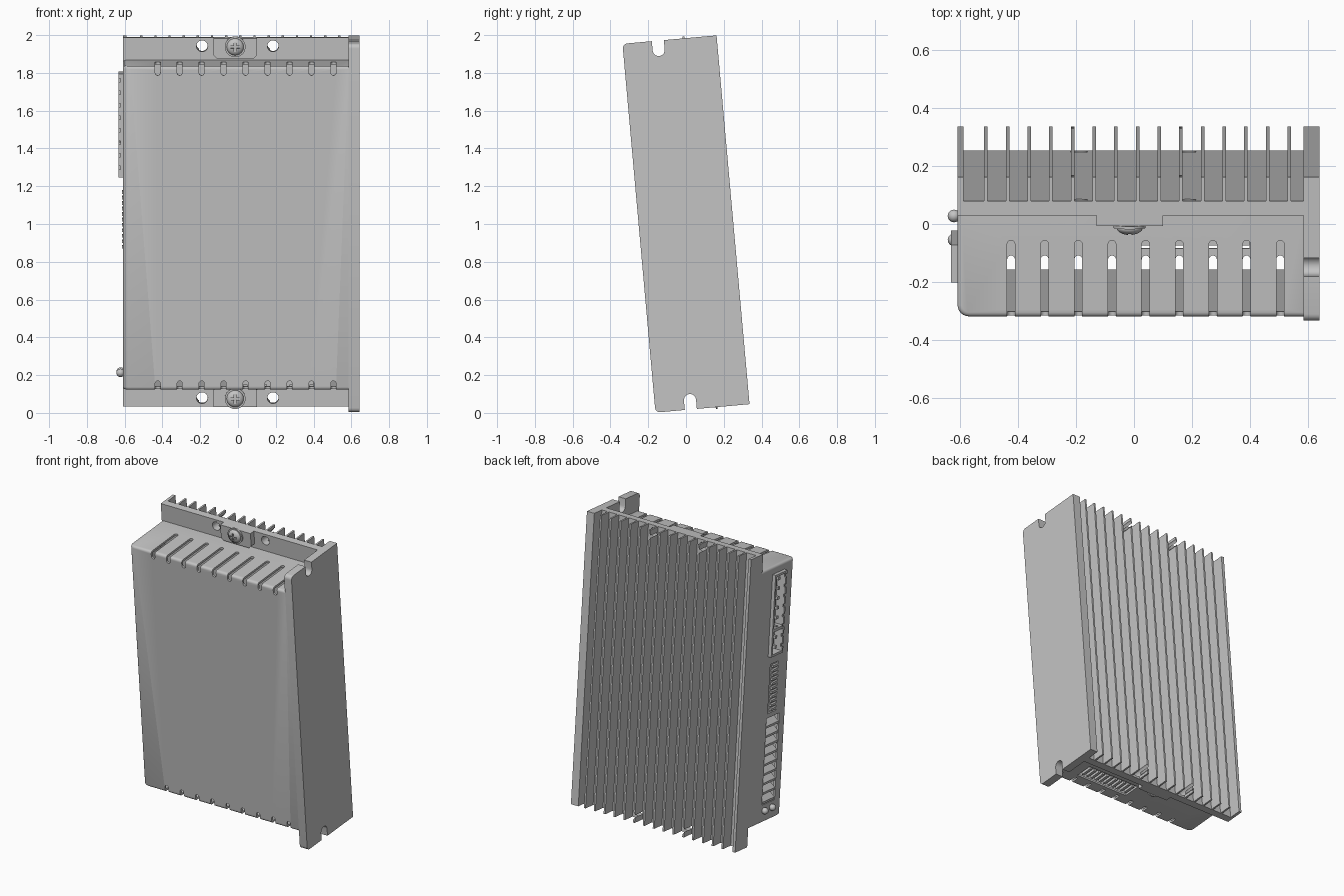
import bpy
import bmesh
import math
from mathutils import Matrix, Vector

cube = bpy.data.objects.get("Cube")
if cube:
    bpy.data.objects.remove(cube, do_unlink=True)

# One grey finish for the whole enclosure
TONE = (0.55, 0.55, 0.55, 1)
grey = bpy.data.materials.new("light_grey_metal")
grey.use_nodes = True
grey.diffuse_color = TONE
grey.node_tree.nodes["Principled BSDF"].inputs["Base Color"].default_value = TONE

# The unit leans slightly; parts are built upright about its centre
LEAN = Matrix.Translation((0, 0, 1)) @ Matrix.Rotation(0.0892, 4, 'X')
LEFT, RIGHT, HALF = -0.61, 0.586, 0.98
BASE_FRONT, BASE_BACK, FIN_BACK = 0.118, 0.167, 0.25
COVER_FRONT, COVER_HALF, SHEET = -0.245, 0.86, 0.014
ENDS = (1, -1)


def box(bm, x, y, z):
    mid = [(a + b) / 2 for a, b in (x, y, z)]
    dim = [abs(b - a) for a, b in (x, y, z)]
    bmesh.ops.create_cube(bm, size=1, matrix=Matrix.Translation(mid) @ Matrix.Diagonal((*dim, 1)))


def cylinder_y(bm, x, z, y0, y1, r, segments=24):
    mat = Matrix.Translation((x, (y0 + y1) / 2, z)) @ Matrix.Rotation(math.pi / 2, 4, 'X')
    bmesh.ops.create_cone(bm, cap_ends=True, segments=segments, radius1=r, radius2=r,
                          depth=y1 - y0, matrix=mat)


def prism(bm, points, axis):
    """Extrude a closed outline along a vector."""
    face = bm.faces.new([bm.verts.new(p) for p in points])
    out = bmesh.ops.extrude_face_region(bm, geom=[face])["geom"]
    bmesh.ops.translate(bm, vec=axis, verts=[g for g in out if isinstance(g, bmesh.types.BMVert)])


def slot(x, r, start, end):
    """Flat outline of a slot: square at start, round at end."""
    d = 1 if end > start else -1
    arc = [(x + r * math.cos(a), end - d * r + d * r * math.sin(a))
           for a in (math.pi * k / 8 for k in range(9))]
    return [(x + r, start)] + arc + [(x - r, start)]


def make(label, bm):
    bmesh.ops.recalc_face_normals(bm, faces=bm.faces)
    mesh = bpy.data.meshes.new(label)
    bm.to_mesh(mesh)
    bm.free()
    obj = bpy.data.objects.new(label, mesh)
    bpy.context.collection.objects.link(obj)
    return obj


def finish(name, bm, cutters=(), smooth=True):
    """Make an object, cut it step by step, and lean it into place."""
    obj = make(name, bm)
    obj.data.materials.append(grey)
    bpy.ops.object.select_all(action='DESELECT')
    bpy.context.view_layer.objects.active = obj
    obj.select_set(True)
    for cutter in cutters:
        tool = make(name + "_cutter", cutter)
        tool.hide_render = True
        mod = obj.modifiers.new("cut", 'BOOLEAN')
        mod.operation, mod.solver, mod.object = 'DIFFERENCE', 'EXACT', tool
        bpy.ops.object.modifier_apply(modifier=mod.name)
        bpy.data.objects.remove(tool, do_unlink=True)
    if smooth:
        bpy.ops.object.shade_smooth_by_angle(angle=math.radians(32))
    obj.matrix_world = LEAN


# Heatsink: finned outline extruded over the full height, with mounting holes
outline = [(RIGHT, BASE_BACK), (RIGHT, BASE_FRONT), (LEFT, BASE_FRONT),
           (LEFT, FIN_BACK), (LEFT + 0.02, FIN_BACK), (LEFT + 0.02, BASE_BACK)]
for i in range(15):
    c = -0.512 + 0.0749 * i
    outline += [(c - 0.006, BASE_BACK), (c - 0.006, FIN_BACK),
                (c + 0.006, FIN_BACK), (c + 0.006, BASE_BACK)]
bm, cut = bmesh.new(), bmesh.new()
prism(bm, [(x, y, -HALF) for x, y in outline], (0, 0, 2 * HALF))
for s in ENDS:
    for x in (-0.19, 0.185):
        cylinder_y(cut, x, s * 0.935, 0.05, 0.3, 0.03)
finish("heatsink", bm, [cut])

# Side plate with rounded front corners and a round-bottomed notch at each end
NOTCH, NR, CR = -0.062, 0.032, 0.025
half = [(FIN_BACK, HALF), (NOTCH + NR, HALF)]
half += [(NOTCH + NR * math.cos(a), 0.93 - NR * math.sin(a))
         for a in (math.pi * k / 10 for k in range(11))]
half += [(NOTCH - NR, HALF)]
half += [(-0.25 + CR - CR * math.sin(a), HALF - CR + CR * math.cos(a))
         for a in (math.pi / 2 * k / 5 for k in range(6))]
loop = half + [(y, -z) for y, z in reversed(half)]
bm = bmesh.new()
prism(bm, [(RIGHT, y, z) for y, z in loop], (0.056, 0, 0))
finish("side_plate", bm)

# Cover: block with one rounded upright corner and softened front rim
bm = bmesh.new()
R = 0.04
arc = [(LEFT + R - R * math.cos(a), COVER_FRONT + R - R * math.sin(a))
       for a in (math.pi / 2 * k / 6 for k in range(7))]
plan = [(RIGHT, BASE_FRONT), (LEFT, BASE_FRONT)] + arc + [(RIGHT, COVER_FRONT)]
prism(bm, [(x, y, -COVER_HALF) for x, y in plan], (0, 0, 2 * COVER_HALF))
rim = [e for e in bm.edges
       if abs(e.verts[0].co.z - e.verts[1].co.z) < 0.01
       and any(v.co.y < BASE_FRONT - 0.01 for v in e.verts)
       and any(v.co.x < RIGHT - 0.01 for v in e.verts)]
bmesh.ops.bevel(bm, geom=rim, offset=0.015, segments=3, profile=0.5, affect='EDGES')

# Hollow inside, open at the back and towards the side plate
hollow = bmesh.new()
box(hollow, (LEFT + SHEET, 0.7), (COVER_FRONT + SHEET, 0.3),
    (SHEET - COVER_HALF, COVER_HALF - SHEET))

# Vent slots wrap over the front edge: long at the top, short at the bottom
end_slots, front_slots, openings = bmesh.new(), bmesh.new(), bmesh.new()
for i in range(9):
    x = -0.425 + 0.1163 * i
    for s, back in ((1, 0.02), (-1, -0.185)):
        prism(end_slots, [(px, py, s * 0.84) for px, py in slot(x, 0.0135, -0.3, back)],
              (0, 0, s * 0.06))
        prism(front_slots, [(px, -0.3, pz) for px, pz in slot(x, 0.0135, s * 0.9, s * 0.812)],
              (0, 0.08, 0))

# Openings for the connectors
box(openings, (0.0, 0.4), (-0.16, -0.04), (-0.9, -0.8))
for z0, z1, y0, y1 in ((0.26, 0.81, -0.13, 0), (-0.13, 0.2, -0.12, -0.03),
                       (-0.74, -0.16, -0.16, -0.02)):
    box(openings, (-0.7, -0.585), (y0, y1), (z0, z1))
finish("cover", bm, [hollow, end_slots, front_slots, openings])

# Mounting tabs and cross-head screws at both ends
for s, end in zip(ENDS, ("top", "bottom")):
    bm = bmesh.new()
    tab = [(-0.13, 0.98), (-0.13, 0.89), (-0.112, 0.872),
           (0.082, 0.872), (0.10, 0.89), (0.10, 0.98)]
    prism(bm, [(x, 0.08, s * z) for x, z in tab], (0, BASE_FRONT - 0.08, 0))
    finish(end + "_tab", bm)

    bm = bmesh.new()
    cylinder_y(bm, -0.015, s * 0.935, 0.07, 0.08, 0.055)
    finish(end + "_washer", bm)

    bm, cut = bmesh.new(), bmesh.new()
    bmesh.ops.create_uvsphere(bm, u_segments=24, v_segments=12, radius=1,
                              matrix=Matrix.Translation((-0.015, 0.07, s * 0.935))
                              @ Matrix.Diagonal((0.045, 0.024, 0.045, 1))
                              @ Matrix.Rotation(math.pi / 2, 4, 'X'))
    a, b = 0.026, 0.006
    cross = [(-b, a), (b, a), (b, b), (a, b), (a, -b), (b, -b),
             (b, -a), (-b, -a), (-b, -b), (-a, -b), (-a, b), (-b, b)]
    prism(cut, [(x - 0.015, 0.0, z + s * 0.935) for x, z in cross], (0, 0.058, 0))
    finish(end + "_screw", bm, [cut])

# Upper plug socket: two cavities and finger notches, with pins inside
bm, cavities, notches = bmesh.new(), bmesh.new(), bmesh.new()
box(bm, (-0.633, -0.54), (-0.13, 0), (0.26, 0.81))
for z0, z1 in ((0.275, 0.425), (0.445, 0.795)):
    box(cavities, (-0.7, -0.57), (-0.115, -0.015), (z0, z1))
for i in range(8):
    z = 0.3 + 0.0665 * i
    box(notches, (-0.7, -0.622), (-0.16, -0.11), (z, z + 0.02))
finish("plug_socket", bm, [cavities, notches], False)
bm = bmesh.new()
for i in range(8):
    z = 0.3 + 0.0655 * i
    box(bm, (-0.62, -0.56), (-0.075, -0.055), (z, z + 0.02))
finish("socket_pins", bm, smooth=False)

# Signal strip: backing bar with a row of teeth
bm = bmesh.new()
box(bm, (-0.598, -0.55), (-0.12, -0.03), (-0.13, 0.2))
for i in range(11):
    z = -0.12 + 0.029 * i
    box(bm, (-0.614, -0.59), (-0.118, -0.06), (z, z + 0.015))
finish("signal_strip", bm, smooth=False)

# Power terminal: row of wedge-shaped cells
bm = bmesh.new()
box(bm, (-0.575, -0.53), (-0.16, -0.02), (-0.74, -0.16))
for i in range(9):
    z = -0.735 + 0.0635 * i
    prism(bm, [(-0.57, -0.155, z), (-0.61, -0.155, z), (-0.61, -0.155, z + 0.014),
               (-0.57, -0.155, z + 0.05)], (0, 0.13, 0))
finish("power_terminal", bm, smooth=False)

# Status lamps
bm = bmesh.new()
for y in (-0.125, -0.042):
    bmesh.ops.create_uvsphere(bm, u_segments=16, v_segments=10, radius=0.022,
                              matrix=Matrix.Translation((-0.622, y, -0.78)))
finish("status_lamps", bm)

# Lower connector: recessed comb in the bottom opening
bm = bmesh.new()
box(bm, (0.0, 0.4), (-0.145, -0.04), (-0.84, -0.78))
for i in range(11):
    x = 0.012 + 0.035 * i
    box(bm, (x, x + 0.018), (-0.14, -0.06), (-0.858, -0.835))
finish("lower_connector", bm, smooth=False)
